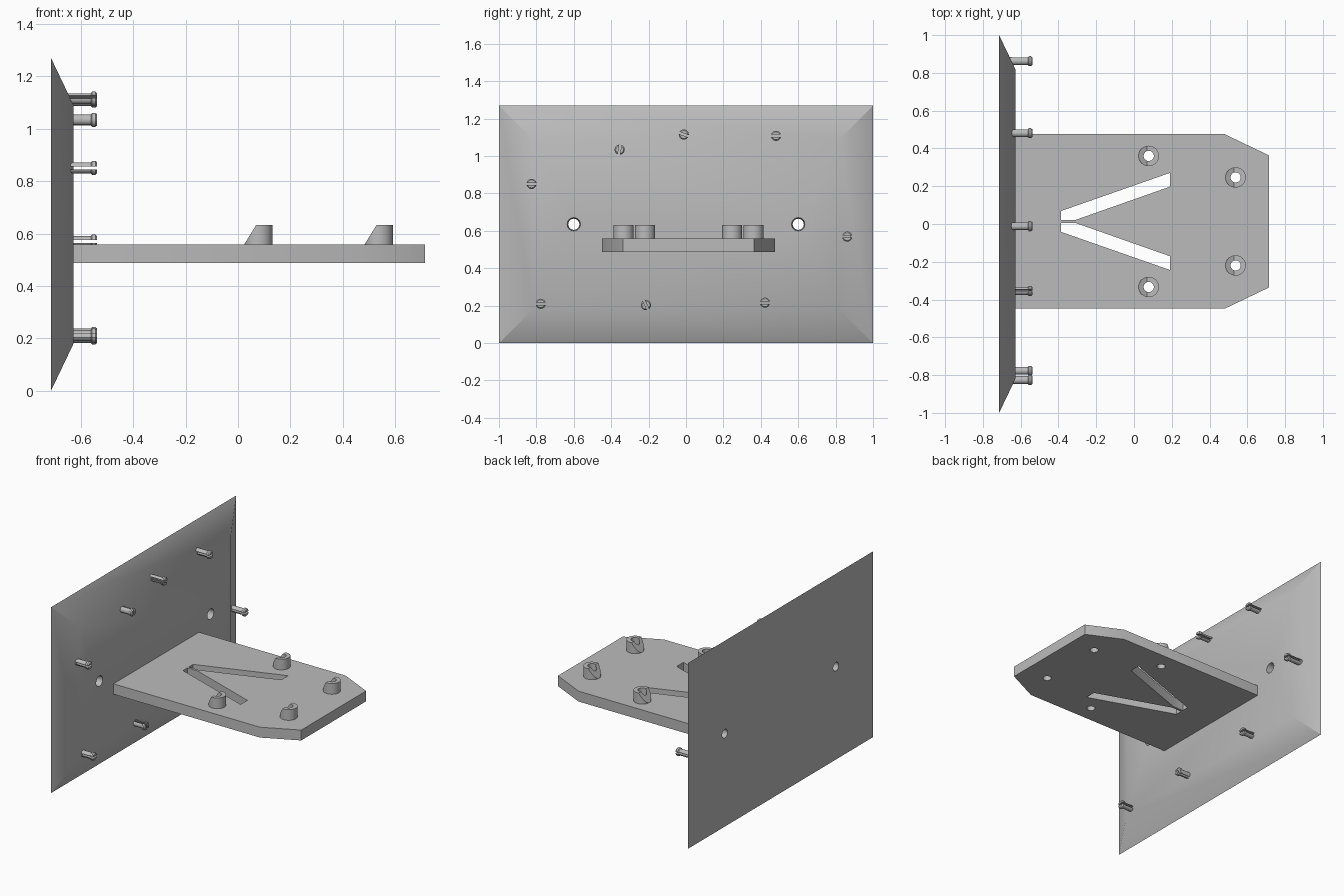
import bpy, bmesh
from math import radians
from mathutils import Matrix, Vector

if "Cube" in bpy.data.objects:
    bpy.data.objects.remove(bpy.data.objects["Cube"], do_unlink=True)

grey = bpy.data.materials.new("plain grey")
grey.use_nodes = True
grey.diffuse_color = (0.5, 0.5, 0.5, 1)
grey.node_tree.nodes["Principled BSDF"].inputs["Base Color"].default_value = (0.5, 0.5, 0.5, 1)


def finish(bm, name):
    bmesh.ops.recalc_face_normals(bm, faces=bm.faces)
    mesh = bpy.data.meshes.new(name)
    bm.to_mesh(mesh)
    bm.free()
    mesh.materials.append(grey)
    obj = bpy.data.objects.new(name, mesh)
    bpy.context.collection.objects.link(obj)
    return obj


def prism(name, outline, z0, z1, to_world=lambda x, y, z: (x, y, z)):
    """Extrude a 2D outline between two levels."""
    bm = bmesh.new()
    low, high = ([bm.verts.new(to_world(a, b, z)) for a, b in outline] for z in (z0, z1))
    bm.faces.new(low)
    bm.faces.new(high)
    for i in range(len(low)):
        j = (i + 1) % len(low)
        bm.faces.new((low[i], low[j], high[j], high[i]))
    return finish(bm, name)


def cone(name, start, end, r0, r1, sides=32):
    start, end = Vector(start), Vector(end)
    axis = end - start
    turn = axis.to_track_quat('Z', 'Y').to_matrix().to_4x4()
    bm = bmesh.new()
    bmesh.ops.create_cone(bm, cap_ends=True, segments=sides, radius1=r0, radius2=r1,
                          depth=axis.length,
                          matrix=Matrix.Translation((start + end) / 2) @ turn)
    return finish(bm, name)


def cut(obj, cutters):
    """Subtract each cutter for good and remove it."""
    for cutter in cutters:
        cutter.hide_render = True
        mod = obj.modifiers.new("cut", 'BOOLEAN')
        mod.operation, mod.solver, mod.object = 'DIFFERENCE', 'EXACT', cutter
        bpy.context.view_layer.objects.active = obj
        bpy.ops.object.modifier_apply(modifier=mod.name)
        bpy.data.objects.remove(cutter, do_unlink=True)


def smooth(obj):
    bpy.ops.object.select_all(action='DESELECT')
    obj.select_set(True)
    bpy.context.view_layer.objects.active = obj
    bpy.ops.object.shade_smooth_by_angle(angle=radians(30))


# Wall plate with sloping borders
BACK, FACE, MID_Z, MID_Y = -0.714, -0.628, 0.635, 0.0135
bm = bmesh.new()
bmesh.ops.create_cube(bm, size=2)
for v in bm.verts:
    front = v.co.x > 0
    v.co = (FACE if front else BACK,
            v.co.y * (0.82 if front else 1),
            MID_Z + v.co.z * (0.455 if front else MID_Z))
wall = finish(bm, "wall_plate")
cut(wall, [cone("screw_hole", (BACK - 0.01, y, MID_Z), (FACE + 0.01, y, MID_Z), 0.029, 0.036)
           for y in (-0.6, 0.6)])
smooth(wall)

# Shelf with clipped front corners
BOTTOM, TOP, BOSS_TOP = 0.488, 0.559, 0.632
half = [(FACE - 0.02, 0.462), (0.48, 0.462), (0.714, 0.35)]
outline = half + [(x, -y) for x, y in reversed(half)]
shelf = prism("shelf", [(x, y + MID_Y) for x, y in outline], BOTTOM, TOP)

# Two slots spreading into a V
slot = [(-0.387, 0.008), (-0.31, 0.008), (0.19, 0.184), (0.19, 0.257), (-0.387, 0.055)]
cut(shelf, [prism("slot", [(x, MID_Y + s * y) for x, y in slot], BOTTOM - 0.1, TOP + 0.1)
            for s in (-1, 1)])

# Bosses with a sloping back half and a bore through the shelf
for row, (x, offset) in enumerate([(0.078, 0.347), (0.538, 0.233)]):
    for side, s in (("left", 1), ("right", -1)):
        y = MID_Y + s * offset

        def bore():
            return cone("bore", (x, y, BOTTOM - 0.1), (x, y, BOSS_TOP + 0.1), 0.027, 0.027)

        boss = cone(f"boss_{side}_{row + 1}", (x, y, TOP), (x, y, BOSS_TOP), 0.054, 0.054)
        wedge = prism("wedge", [(x - 0.054, TOP), (x - 0.1, TOP), (x - 0.1, BOSS_TOP + 0.05),
                                (x + 0.02, BOSS_TOP + 0.05), (x - 0.009, BOSS_TOP)],
                      y - 0.1, y + 0.1, lambda a, b, c: (a, c, b))
        cut(boss, [wedge, bore()])
        cut(shelf, [bore()])
        smooth(boss)
smooth(shelf)

# Split pegs: y, z and turn of the slit
pegs = [(-0.355, 1.034, 80), (-0.012, 1.115, -20), (0.481, 1.108, 0), (-0.826, 0.851, 0),
        (0.862, 0.569, 0), (-0.777, 0.21, 0), (-0.214, 0.203, -65), (0.422, 0.216, 0)]
profile = [(-0.67, 0), (-0.67, 0.021), (-0.562, 0.021), (-0.557, 0.027),
           (-0.545, 0.027), (-0.538, 0.021), (-0.538, 0)]
for number, (y, z, turn) in enumerate(pegs, 1):
    bm = bmesh.new()
    points = [bm.verts.new((x, r, 0)) for x, r in profile]
    edges = [bm.edges.new(pair) for pair in zip(points, points[1:])]
    bmesh.ops.spin(bm, geom=points + edges, axis=(1, 0, 0), cent=(0, 0, 0),
                   angle=radians(360), steps=24)
    bmesh.ops.remove_doubles(bm, verts=bm.verts, dist=0.0001)
    peg = finish(bm, f"split_peg_{number}")
    slit = prism("slit", [(-0.645, -0.05), (-0.5, -0.05), (-0.5, 0.05), (-0.645, 0.05)],
                 -0.006, 0.006)
    cut(peg, [slit])
    peg.data.transform(Matrix.Translation((0, y, z)) @ Matrix.Rotation(radians(turn), 4, 'X'))
    smooth(peg)
